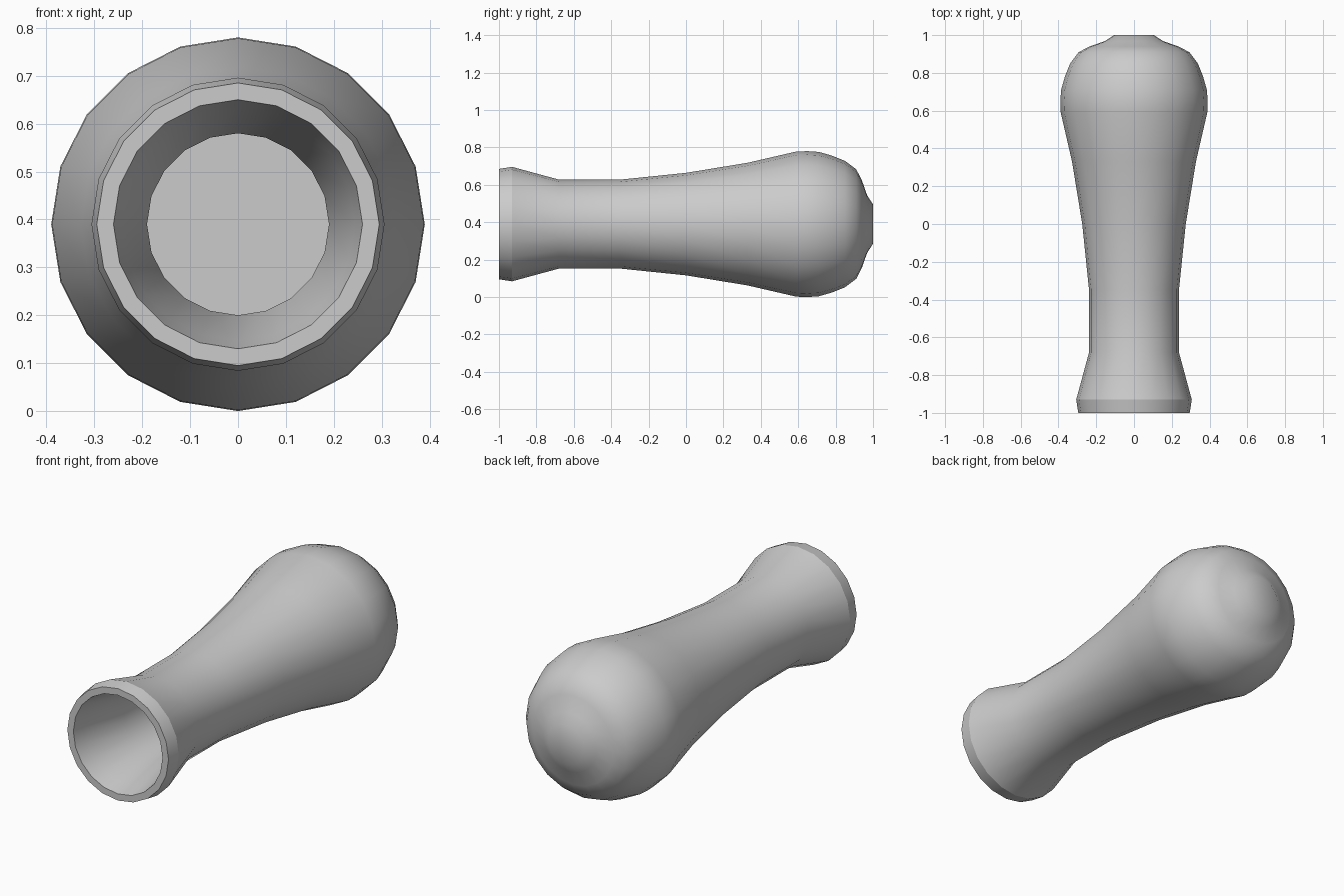
import bpy, bmesh, math

if "Cube" in bpy.data.objects:
    bpy.data.objects.remove(bpy.data.objects["Cube"])

SIDES = 20
AXIS_Z = 0.39

# Lathe profile (y, radius, sharp ring): socket floor, socket wall, rim, grip, rounded end
profile = [
    (-0.35, 0.19, True), (-0.68, 0.19, False), (-0.93, 0.245, True),
    (-1.00, 0.26, True), (-1.00, 0.295, True), (-0.93, 0.306, True),
    (-0.68, 0.238, False), (-0.35, 0.238, False), (0.00, 0.274, False),
    (0.33, 0.328, False), (0.59, 0.388, False), (0.65, 0.39, False),
    (0.71, 0.386, False), (0.78, 0.366, False), (0.85, 0.338, False),
    (0.91, 0.293, False), (0.94, 0.235, False), (0.968, 0.155, False),
    (1.00, 0.105, False),
]

bm = bmesh.new()
rings = []
for y, r, sharp in profile:
    rings.append([bm.verts.new((r * math.sin(2 * math.pi * i / SIDES), y,
                                AXIS_Z + r * math.cos(2 * math.pi * i / SIDES)))
                  for i in range(SIDES)])

# Walls between neighbouring rings
for a, b in zip(rings, rings[1:]):
    for i in range(SIDES):
        j = (i + 1) % SIDES
        bm.faces.new((a[i], a[j], b[j], b[i]))

# Socket floor and end cap as fans
for ring, y in ((rings[0], profile[0][0]), (rings[-1], profile[-1][0])):
    centre = bm.verts.new((0, y, AXIS_Z))
    for i in range(SIDES):
        bm.faces.new((ring[i], ring[(i + 1) % SIDES], centre))

# Smooth shading with crisp rim and socket rings
bmesh.ops.recalc_face_normals(bm, faces=bm.faces)
for f in bm.faces:
    f.smooth = True
for ring, (y, r, sharp) in zip(rings, profile):
    if sharp:
        for i in range(SIDES):
            bm.edges.get((ring[i], ring[(i + 1) % SIDES])).smooth = False

mesh = bpy.data.meshes.new("handle_grip")
bm.to_mesh(mesh)
bm.free()
bpy.context.collection.objects.link(bpy.data.objects.new("handle_grip", mesh))
